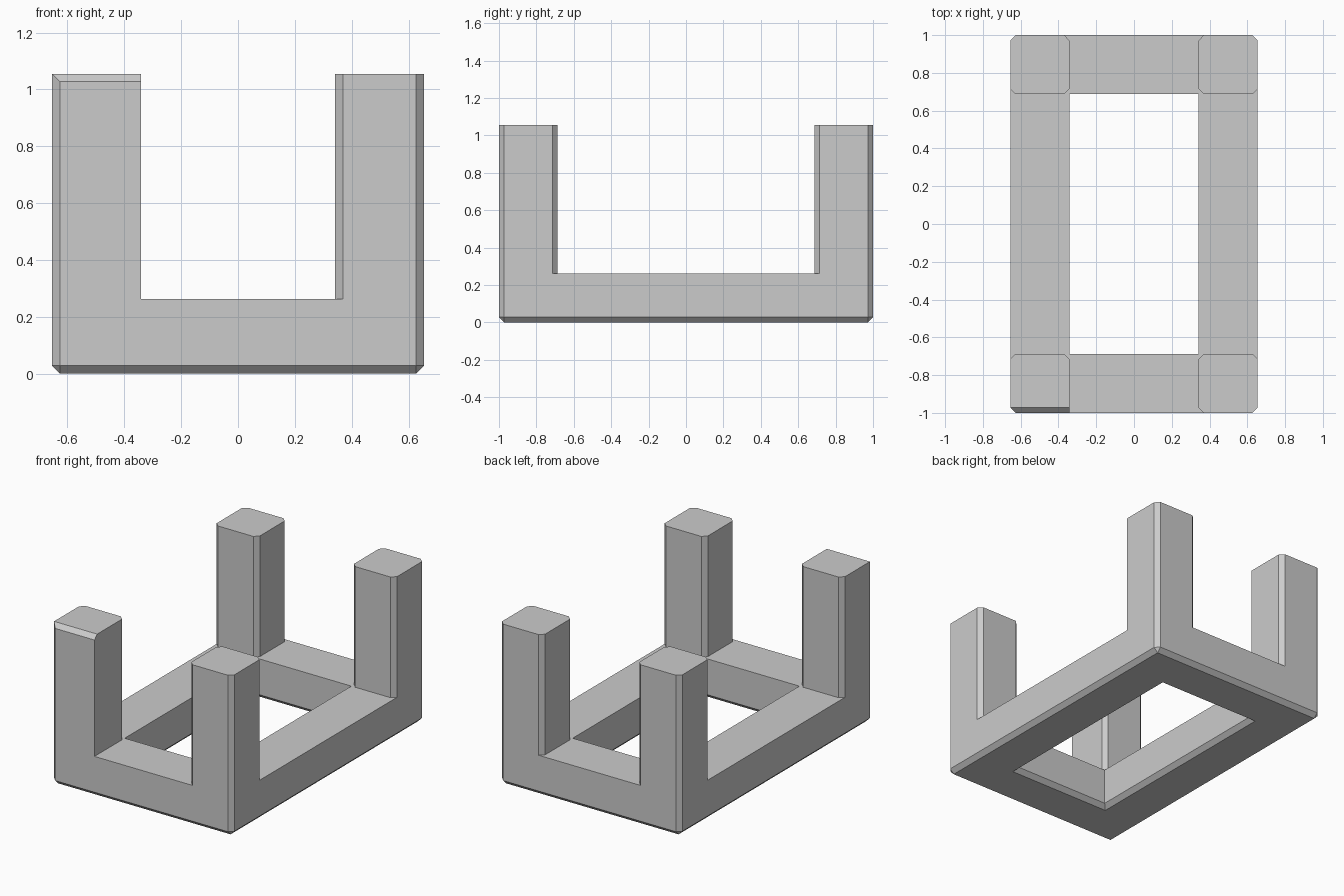
import bpy, bmesh

cube = bpy.data.objects.get("Cube")
if cube:
    bpy.data.objects.remove(cube)

OUT_X, OUT_Y = 0.655, 1.0      # outer half sizes
BAR = 0.313                    # bar and post thickness
IN_X, IN_Y = OUT_X - BAR, OUT_Y - BAR
RAIL_TOP, POST_TOP = 0.263, 1.055
CHAMFER = 0.028

grey = bpy.data.materials.new("plain grey")
grey.use_nodes = True
grey.diffuse_color = (0.6, 0.6, 0.6, 1)
grey.node_tree.nodes["Principled BSDF"].inputs["Base Color"].default_value = (0.6, 0.6, 0.6, 1)


def is_vertical(edge):
    a, b = (v.co for v in edge.verts)
    return abs(a.z - b.z) > 0.1


def rectangle(bm, hx, hy, z):
    return [bm.verts.new((sx * hx, sy * hy, z))
            for sx, sy in ((-1, -1), (1, -1), (1, 1), (-1, 1))]


def chamfer_edges(bm, rule):
    bm.normal_update()
    bmesh.ops.bevel(bm, geom=[e for e in bm.edges if rule(e)], offset=CHAMFER,
                    offset_type='OFFSET', segments=1, profile=0.5,
                    affect='EDGES', clamp_overlap=False)


def finish(bm, name):
    bmesh.ops.recalc_face_normals(bm, faces=bm.faces)
    mesh = bpy.data.meshes.new(name)
    bm.to_mesh(mesh)
    bm.free()
    mesh.materials.append(grey)
    obj = bpy.data.objects.new(name, mesh)
    bpy.context.collection.objects.link(obj)
    return obj


# Base frame: a rectangular ring, chamfered below and on its outer corners
bm = bmesh.new()
rings = [rectangle(bm, OUT_X, OUT_Y, 0), rectangle(bm, OUT_X, OUT_Y, RAIL_TOP),
         rectangle(bm, IN_X, IN_Y, RAIL_TOP), rectangle(bm, IN_X, IN_Y, 0)]
for k in range(4):
    a, b = rings[k], rings[(k + 1) % 4]
    for i in range(4):
        j = (i + 1) % 4
        bm.faces.new((a[i], a[j], b[j], b[i]))


def frame_rule(edge):
    mid = (edge.verts[0].co + edge.verts[1].co) / 2
    if is_vertical(edge):
        return abs(mid.x) > IN_X + 0.1
    # bottom edges, apart from the diagonal seams between the bars
    a, b = (v.co for v in edge.verts)
    return mid.z < 0.01 and (abs(a.x - b.x) < 0.01 or abs(a.y - b.y) < 0.01)


bmesh.ops.recalc_face_normals(bm, faces=bm.faces)
chamfer_edges(bm, frame_rule)
finish(bm, "base_frame")


# Corner posts: open below, where they stand on the frame
def make_post(name, sx, sy, top_chamfer):
    bm = bmesh.new()
    bmesh.ops.create_cube(bm, size=1)
    cx, cy = sx * (OUT_X - BAR / 2), sy * (OUT_Y - BAR / 2)
    for v in bm.verts:
        v.co = (cx + v.co.x * BAR, cy + v.co.y * BAR,
                POST_TOP if v.co.z > 0 else RAIL_TOP)

    def rule(edge):
        mid = (edge.verts[0].co + edge.verts[1].co) / 2
        front = mid.y < cy - 0.1
        if is_vertical(edge):
            inner = abs(mid.x) < IN_X + 0.1
            return not (top_chamfer and front and inner)
        return top_chamfer and front and mid.z > POST_TOP - 0.01

    chamfer_edges(bm, rule)
    bottom = [f for f in bm.faces if all(v.co.z < RAIL_TOP + 0.001 for v in f.verts)]
    bmesh.ops.delete(bm, geom=bottom, context='FACES_ONLY')
    finish(bm, name)


for sx, side in ((-1, "right"), (1, "left")):
    for sy, end in ((-1, "front"), (1, "back")):
        make_post(f"{end}_{side}_post", sx, sy, sx < 0 and sy < 0)
